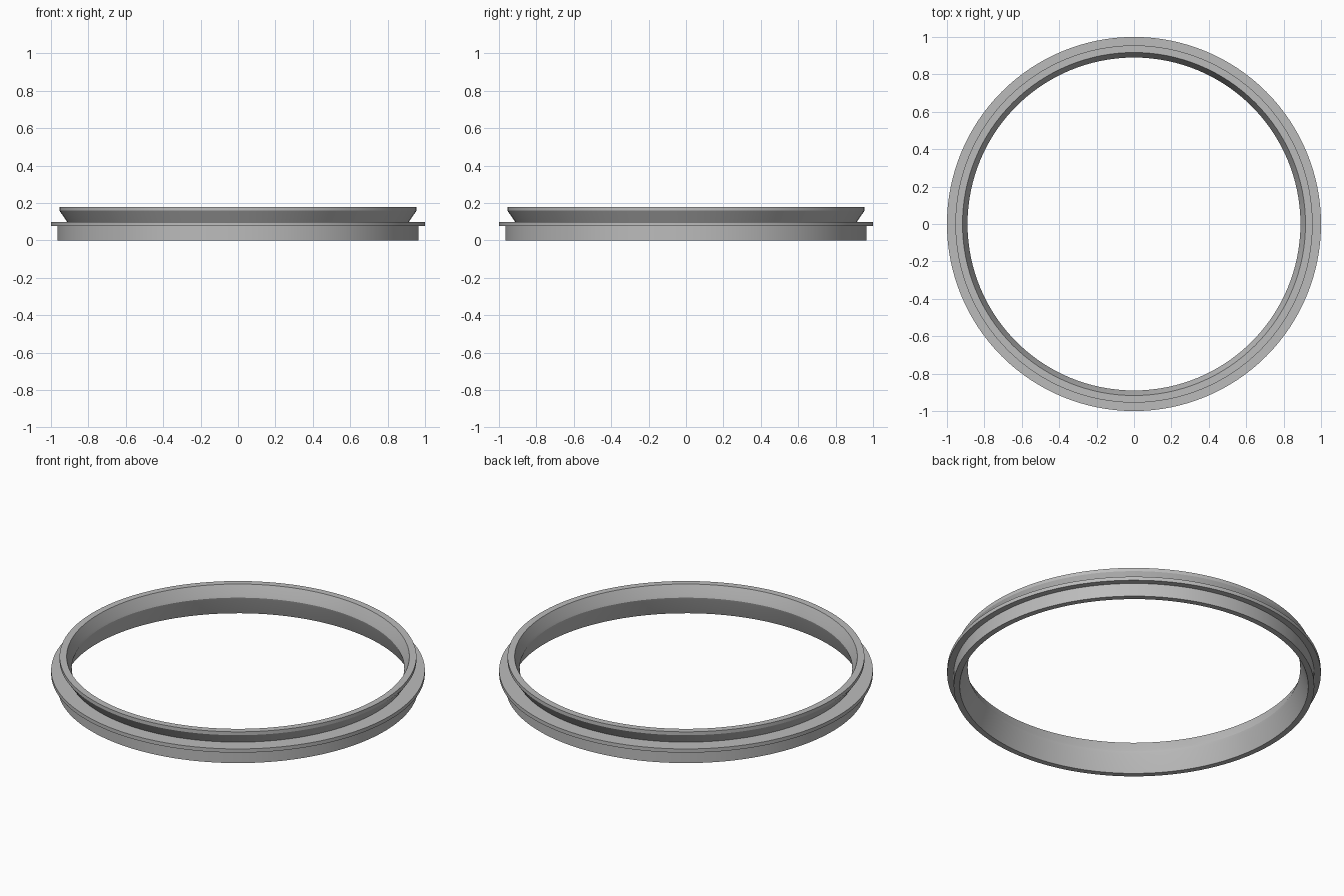
import bpy
import bmesh
import math

cube = bpy.data.objects.get("Cube")
if cube:
    bpy.data.objects.remove(cube, do_unlink=True)

SEGMENTS = 128

grey = bpy.data.materials.new("plain grey")
grey.use_nodes = True
colour = (0.5, 0.5, 0.5, 1)
grey.diffuse_color = colour
grey.node_tree.nodes["Principled BSDF"].inputs["Base Color"].default_value = colour


def lathe(name, profile):
    """Spin a closed (radius, height) section around z."""
    bm = bmesh.new()
    verts = [bm.verts.new((r, 0, z)) for r, z in profile]
    edges = [bm.edges.new((a, b)) for a, b in zip(verts, verts[1:] + verts[:1])]
    bmesh.ops.spin(bm, geom=verts + edges, cent=(0, 0, 0), axis=(0, 0, 1),
                   angle=math.tau, steps=SEGMENTS, use_merge=False)
    bmesh.ops.remove_doubles(bm, verts=bm.verts, dist=0.0001)
    bmesh.ops.recalc_face_normals(bm, faces=bm.faces)
    mesh = bpy.data.meshes.new(name)
    bm.to_mesh(mesh)
    bm.free()
    mesh.materials.append(grey)
    obj = bpy.data.objects.new(name, mesh)
    bpy.context.collection.objects.link(obj)
    return obj


# Outer side: skirt, flange, undercut neck and lip
outside = [(0.965, 0), (0.965, 0.078), (1, 0.078), (1, 0.1),
           (0.914, 0.1), (0.955, 0.16), (0.955, 0.18)]
# Inner side: flared mouth, narrow waist, flared foot
inside = [(0.917, 0.18), (0.894, 0.125), (0.89, 0.112), (0.894, 0.098), (0.933, 0)]

ring = lathe("sealing_ring", outside + inside)

bpy.ops.object.select_all(action="DESELECT")
ring.select_set(True)
bpy.context.view_layer.objects.active = ring
bpy.ops.object.shade_smooth_by_angle(angle=math.radians(25))
